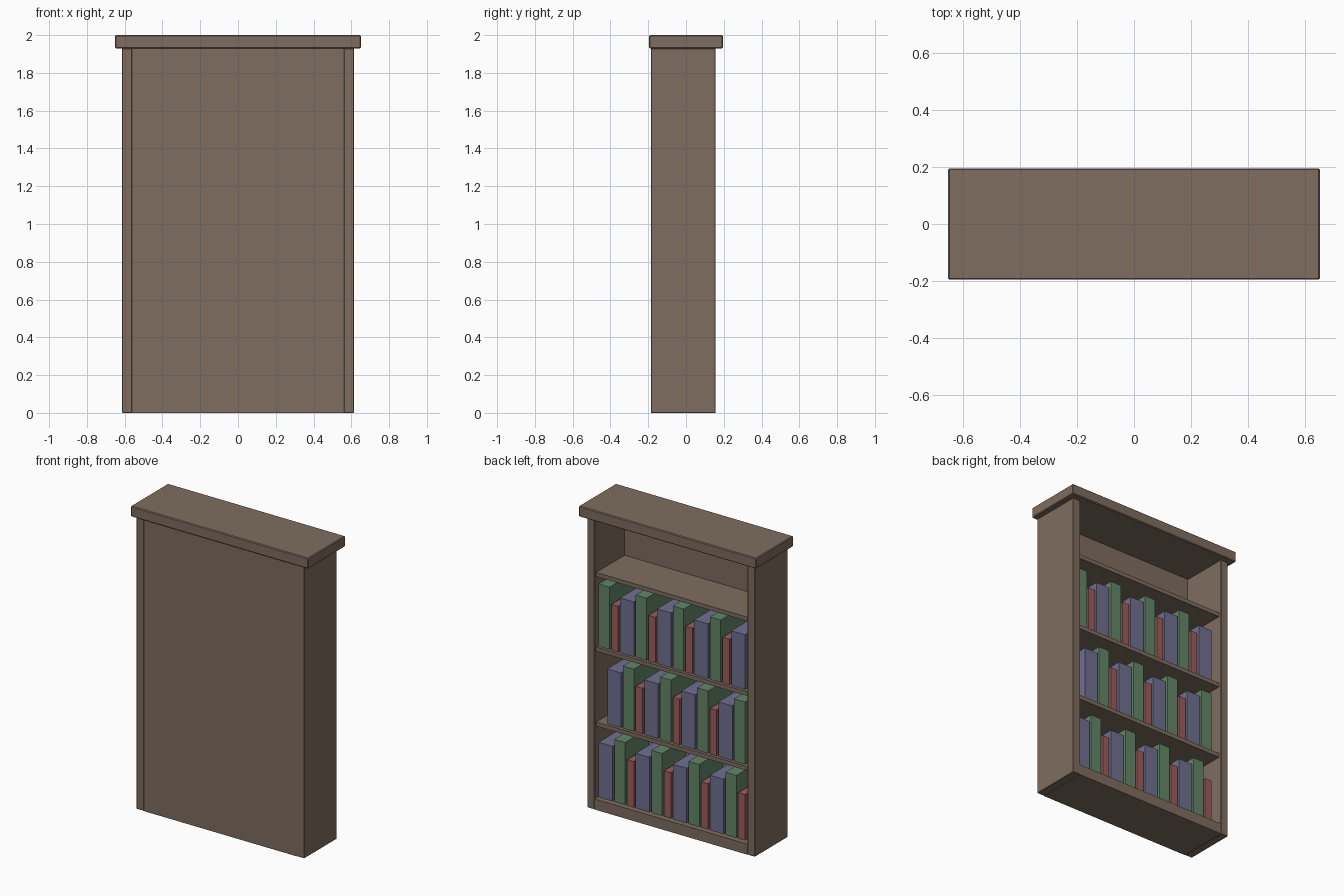
import bpy

if "Cube" in bpy.data.objects:
    bpy.data.objects.remove(bpy.data.objects["Cube"])


def material(name, rgb):
    m = bpy.data.materials.new(name)
    m.diffuse_color = (*rgb, 1)
    m.use_nodes = True
    m.node_tree.nodes["Principled BSDF"].inputs["Base Color"].default_value = m.diffuse_color
    return m


WOOD = material("brown wood", (0.21, 0.153, 0.115))
BLUE = material("dusty blue", (0.16, 0.16, 0.285))
GREEN = material("muted green", (0.125, 0.24, 0.14))
RED = material("muted red", (0.33, 0.11, 0.11))


def box(name, mat, x, y, z, bevel=0.0):
    """Box spanning the given (low, high) ranges."""
    spans = (x, y, z)
    bpy.ops.mesh.primitive_cube_add(size=1, location=[(a + b) / 2 for a, b in spans])
    ob = bpy.context.object
    ob.name = name
    ob.scale = [b - a for a, b in spans]
    bpy.ops.object.transform_apply(location=False, rotation=False, scale=True)
    ob.data.materials.append(mat)
    if bevel:
        mod = ob.modifiers.new("soft edge", 'BEVEL')
        mod.width = bevel
        mod.segments = 1
    return ob


IN, OUT = 0.56, 0.615          # inner and outer half widths
BACK, OPEN = -0.185, 0.157     # closed face and open face

# Case
box("top_board", WOOD, (-0.65, 0.65), (-0.195, 0.195), (1.93, 2.0), 0.005)
for side, s in (("left", -1), ("right", 1)):
    box(side + "_side", WOOD, tuple(sorted((s * IN, s * OUT))), (BACK, OPEN), (0, 1.93), 0.003)
box("base_board", WOOD, (-IN, IN), (BACK, OPEN), (0, 0.07))
box("closing_panel", WOOD, (-IN, IN), (BACK, -0.158), (0.07, 1.93))

# Shelves
tops = [0.07, 0.573, 1.068, 1.563]
for i, z in enumerate(tops[1:]):
    box(f"shelf_{i + 1}", WOOD, (-IN, IN), (-0.158, 0.14), (z - 0.027, z))

# Books: repeating kinds (name, material, width, height)
kinds = [("blue", BLUE, 0.101, 0.362), ("green", GREEN, 0.08, 0.412), ("red", RED, 0.05, 0.302)]
GAP = 0.0135
for row, first in enumerate((0, 2, 1)):
    x = 0.556
    for n in range(12):
        name, mat, w, h = kinds[(first + n) % 3]
        # the middle row starts with an empty slot
        if not (row == 1 and n == 0):
            box(f"{name}_book_{row + 1}_{n + 1}", mat, (x - w, x), (-0.13, 0.12),
                (tops[row], tops[row] + h))
        x -= w + GAP
